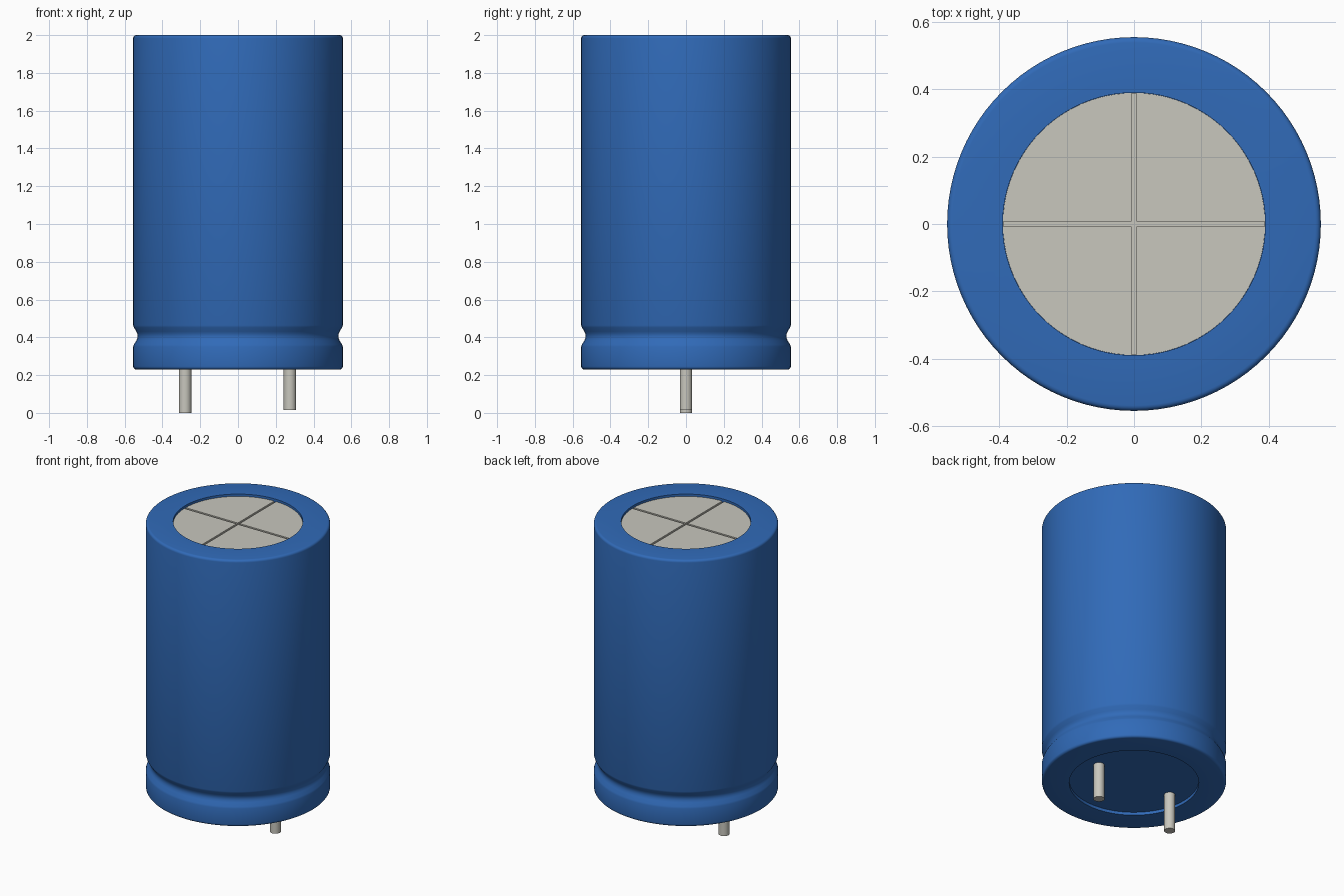
import bpy, bmesh, math

if "Cube" in bpy.data.objects:
    bpy.data.objects.remove(bpy.data.objects["Cube"], do_unlink=True)


def material(name, rgb):
    m = bpy.data.materials.new(name)
    m.use_nodes = True
    m.diffuse_color = (*rgb, 1)
    m.node_tree.nodes["Principled BSDF"].inputs["Base Color"].default_value = (*rgb, 1)
    return m


BLUE = material("sleeve blue", (0.030, 0.145, 0.48))
METAL = material("pale metal", (0.58, 0.57, 0.51))


def add_object(name, bm, mat):
    bmesh.ops.recalc_face_normals(bm, faces=bm.faces[:])
    mesh = bpy.data.meshes.new(name)
    bm.to_mesh(mesh)
    bm.free()
    ob = bpy.data.objects.new(name, mesh)
    bpy.context.collection.objects.link(ob)
    mesh.materials.append(mat)
    bpy.ops.object.select_all(action="DESELECT")
    ob.select_set(True)
    bpy.context.view_layer.objects.active = ob
    bpy.ops.object.shade_smooth_by_angle(angle=math.radians(40))
    return ob


def lathe(name, profile, mat, steps=96, centre=(0, 0)):
    """Spin an (r, z) profile that starts and ends on the axis."""
    bm = bmesh.new()
    verts = [bm.verts.new((r, 0, z)) for r, z in profile]
    edges = [bm.edges.new(pair) for pair in zip(verts, verts[1:])]
    bmesh.ops.spin(bm, geom=verts + edges, cent=(0, 0, 0), axis=(0, 0, 1),
                   angle=math.tau, steps=steps)
    bmesh.ops.remove_doubles(bm, verts=bm.verts[:], dist=1e-4)
    bmesh.ops.translate(bm, verts=bm.verts[:], vec=(*centre, 0))
    return add_object(name, bm, mat)


R, HOLE = 0.555, 0.39
BASE, TOP = 0.23, 2.0


def rounded(z, sign, bevel=0.016):
    """Quarter-round rim from the flat end out to the side wall."""
    arc = [math.radians(a) for a in (0, 22.5, 45, 67.5, 90)]
    return [(R - bevel + bevel * math.sin(a),
             z + sign * bevel * (1 - math.cos(a))) for a in arc]


# Sleeve with recessed ends, rounded rims and a crimped groove
profile = [(0, BASE + 0.02), (HOLE, BASE + 0.02), (HOLE, BASE)]
profile += rounded(BASE, 1)
profile += [(R, 0.35), (0.551, 0.362), (0.538, 0.383), (0.533, 0.395),
            (0.531, 0.407), (0.533, 0.419), (0.538, 0.431),
            (0.551, 0.452), (R, 0.464)]
profile += rounded(TOP, -1)[::-1]
profile += [(HOLE, TOP), (HOLE, TOP - 0.03), (0, TOP - 0.03)]
lathe("sleeve", profile, BLUE)

# Metal vent plate: a thin floor under four raised quadrants
lathe("vent_floor", [(0, TOP - 0.029), (HOLE - 0.001, TOP - 0.029),
                     (HOLE - 0.001, TOP - 0.025), (0, TOP - 0.025)], METAL)

GAP = 0.007
bm = bmesh.new()
r = HOLE - 0.0005
start = math.asin(GAP / r)
for q in range(4):
    turn = q * math.pi / 2
    outline = [(GAP, GAP)]
    for i in range(25):
        a = start + (math.pi / 2 - 2 * start) * i / 24
        outline.append((r * math.cos(a), r * math.sin(a)))
    c, s = math.cos(turn), math.sin(turn)
    face = bm.faces.new([bm.verts.new((x * c - y * s, x * s + y * c, TOP - 0.026))
                         for x, y in outline])
    geom = bmesh.ops.extrude_face_region(bm, geom=[face])["geom"]
    bmesh.ops.translate(bm, vec=(0, 0, 0.011),
                        verts=[v for v in geom if isinstance(v, bmesh.types.BMVert)])
add_object("vent_quadrants", bm, METAL)

# Two wire leads, the one on the right being longer
for name, x, low in (("right_lead", -0.28, 0.0), ("left_lead", 0.275, 0.015)):
    lathe(name, [(0, low), (0.033, low), (0.033, BASE + 0.03), (0, BASE + 0.03)],
          METAL, steps=32, centre=(x, 0))
